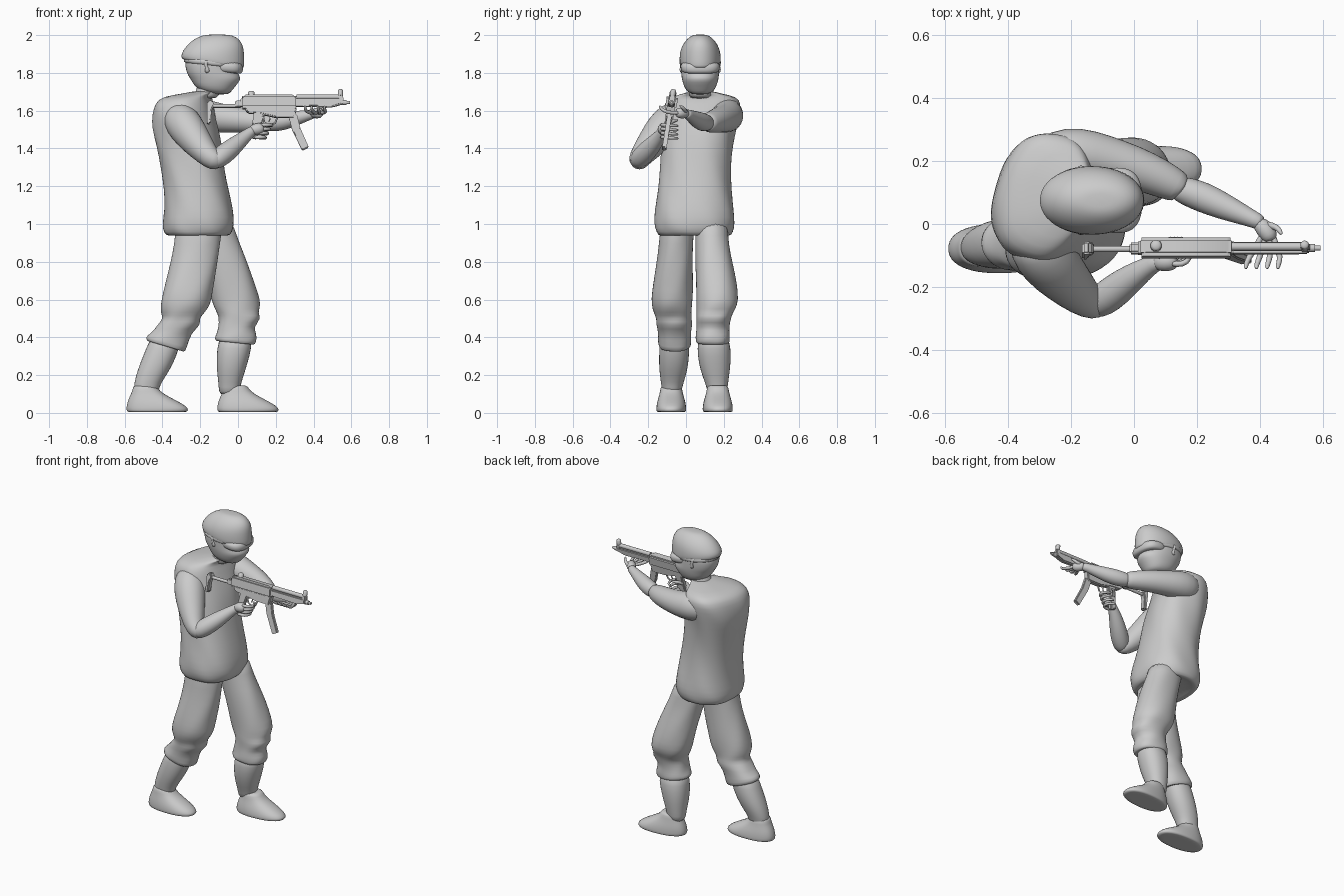
import bpy, bmesh
from math import sin, cos, pi, radians
from mathutils import Vector, Matrix

GUN = Matrix.Translation((0, -0.077, 1.64)) @ Matrix.Rotation(radians(-9), 4, 'X')


def finish(name, bm, sub=0, angle=50):
    bmesh.ops.recalc_face_normals(bm, faces=bm.faces)
    me = bpy.data.meshes.new(name)
    bm.to_mesh(me)
    bm.free()
    ob = bpy.data.objects.new(name, me)
    bpy.context.collection.objects.link(ob)
    if sub:
        m = ob.modifiers.new("smooth", 'SUBSURF')
        m.levels = m.render_levels = sub
    bpy.ops.object.select_all(action='DESELECT')
    ob.select_set(True)
    bpy.context.view_layer.objects.active = ob
    if sub:
        bpy.ops.object.shade_smooth()
    else:
        bpy.ops.object.shade_smooth_by_angle(angle=radians(angle))
    return ob


def skin(bm, rings):
    vs = [[bm.verts.new(p) for p in r] for r in rings]
    n = len(vs[0])
    for a, b in zip(vs, vs[1:]):
        for i in range(n):
            bm.faces.new((a[i], a[(i + 1) % n], b[(i + 1) % n], b[i]))
    bm.faces.new(vs[0][::-1])
    bm.faces.new(vs[-1])


def body(name, secs, n=24, p=2.2, fold=0.0, waves=7):
    """Stacked rings: (x_min, x_max, y_mid, z, y_radius, yaw, slope)."""
    bm, rings = bmesh.new(), []
    for k, s in enumerate(secs):
        x0, x1, cy, z, ry = s[:5]
        yaw = radians(s[5]) if len(s) > 5 else 0
        slope = s[6] if len(s) > 6 else 0
        cx, rx, ring = (x0 + x1) / 2, (x1 - x0) / 2, []
        for i in range(n):
            t = 2 * pi * i / n
            f = 1 + fold * sin(waves * t + 1.7 * k)
            u = rx * f * abs(cos(t)) ** (2 / p) * (1 if cos(t) > 0 else -1)
            v = ry * f * abs(sin(t)) ** (2 / p) * (1 if sin(t) > 0 else -1)
            ring.append((cx + u * cos(yaw) - v * sin(yaw),
                         cy + u * sin(yaw) + v * cos(yaw), z + slope * u))
        rings.append(ring)
    skin(bm, rings)
    return finish(name, bm, 1)


def tube(name, pts, n=12, sub=1, mat=None):
    """Round limb along points (x, y, z, radius)."""
    bm, rings = bmesh.new(), []
    P = [Vector(q[:3]) for q in pts]
    for k, q in enumerate(pts):
        t = (P[min(k + 1, len(P) - 1)] - P[max(k - 1, 0)]).normalized()
        u = t.cross(Vector((0, 0, 1)))
        u = u.normalized() if u.length > 0.05 else Vector((0, 1, 0))
        v = u.cross(t)
        rings.append([P[k] + q[3] * (u * cos(2 * pi * i / n) + v * sin(2 * pi * i / n))
                      for i in range(n)])
    skin(bm, rings)
    if mat:
        bm.transform(mat)
    return finish(name, bm, sub)


def plate(name, prof, width, bevel=0.006):
    """Side profile (x, z relative to the bore) extruded across the gun."""
    bm = bmesh.new()
    a = [bm.verts.new((x, -width / 2, z)) for x, z in prof]
    f = bm.faces.new(a)
    g = bmesh.ops.extrude_face_region(bm, geom=[f])
    bmesh.ops.translate(bm, vec=(0, width, 0),
                        verts=[e for e in g['geom'] if isinstance(e, bmesh.types.BMVert)])
    bmesh.ops.bevel(bm, geom=bm.edges[:], offset=bevel, segments=2, affect='EDGES')
    bm.transform(GUN)
    return finish(name, bm, 0, 40)


# shirt gathered at the hem, with the shoulders turned so the left one leads
body("shirt", [(-.33, -.09, .045, .96, .15), (-.37, -.055, .045, .93, .185),
               (-.395, -.03, .045, .955, .203), (-.40, -.018, .045, 1.0, .215),
               (-.39, -.025, .045, 1.07, .21), (-.39, -.05, .045, 1.18, .194, -4),
               (-.405, -.075, .05, 1.3, .186, -8), (-.43, -.09, .06, 1.42, .188, -12),
               (-.45, -.11, .07, 1.51, .195, -15), (-.445, -.13, .08, 1.58, .205, -15),
               (-.43, -.14, .09, 1.64, .205, -15), (-.395, -.15, .095, 1.675, .175, -15),
               (-.28, -.13, .085, 1.692, .09, -8), (-.23, -.11, .08, 1.705, .06)],
     n=36, p=2.4, fold=.014)
body("neck", [(-.26, -.10, .078, 1.66, .07), (-.22, -.10, .077, 1.70, .057),
              (-.21, -.08, .075, 1.76, .057), (-.2, -.06, .075, 1.8, .05)])

# head: masked face, visor, strap, helmet
body("face", [(-.13, -.05, .075, 1.685, .04), (-.2, -.035, .075, 1.702, .073),
              (-.235, -.008, .075, 1.735, .089), (-.25, .016, .075, 1.765, .097),
              (-.265, .01, .075, 1.785, .1), (-.275, -.008, .075, 1.81, .102),
              (-.285, -.005, .075, 1.86, .104), (-.26, -.01, .075, 1.9, .098)])
body("visor", [(-.13, .01, .075, 1.80, .085, 0, -.1), (-.135, .024, .075, 1.807, .1, 0, -.1),
               (-.135, .03, .075, 1.835, .107, 0, -.1), (-.135, .02, .075, 1.865, .1)], p=2.6)
body("goggle_strap", [(-.275, 0, .075, 1.835, .1, 0, -.1), (-.289, .008, .075, 1.842, .109, 0, -.1),
                      (-.289, .008, .075, 1.865, .11, 0, -.1), (-.27, 0, .075, 1.875, .1, 0, -.1)])
body("helmet", [(-.28, .015, .075, 1.85, .098, 0, -.15), (-.297, .034, .075, 1.845, .108, 0, -.15),
                (-.303, .035, .075, 1.875, .111, 0, -.1), (-.295, .033, .075, 1.915, .107),
                (-.268, .026, .075, 1.95, .093), (-.235, .008, .075, 1.978, .072),
                (-.19, -.025, .075, 1.999, .045), (-.15, -.07, .075, 2.003, .02)], p=2.05)
for s in (-1, 1):
    tube("ear", [(-.16, .075 + s * .09, 1.80, .012), (-.165, .075 + s * .1, 1.82, .018),
                 (-.17, .075 + s * .1, 1.85, .02), (-.165, .075 + s * .09, 1.87, .012)])

# baggy trouser legs
body("right_trouser", [(-.33, -.08, -.04, 1.03, .09), (-.335, -.09, -.05, .94, .09),
                       (-.345, -.10, -.055, .85, .092), (-.37, -.115, -.065, .74, .101),
                       (-.398, -.135, -.073, .64, .11), (-.412, -.145, -.075, .575, .109),
                       (-.41, -.175, -.07, .53, .1), (-.395, -.205, -.065, .50, .093),
                       (-.43, -.195, -.062, .465, .097), (-.455, -.25, -.06, .425, .085),
                       (-.492, -.27, -.06, .37, .09, 0, -.3), (-.48, -.285, -.06, .345, .082, 0, -.3),
                       (-.46, -.31, -.06, .365, .065, 0, -.25)], fold=.022, waves=5)
body("left_trouser", [(-.25, -.03, .13, 1.03, .09), (-.23, -.01, .137, .94, .086),
                      (-.205, .03, .142, .85, .093), (-.175, .072, .155, .74, .105),
                      (-.15, .108, .165, .63, .112), (-.135, .122, .165, .57, .11),
                      (-.11, .105, .152, .53, .098), (-.10, .127, .145, .5, .092),
                      (-.105, .08, .142, .455, .086), (-.115, .1, .142, .415, .09),
                      (-.125, .10, .142, .385, .092, 0, -.1), (-.115, .085, .142, .365, .086, 0, -.1),
                      (-.09, .06, .142, .38, .065, 0, -.1)], fold=.022, waves=5)

# lower legs and shoes
body("right_shin", [(-.455, -.295, -.06, .42, .074), (-.487, -.312, -.062, .34, .08),
                    (-.52, -.342, -.065, .26, .079), (-.543, -.385, -.07, .19, .068),
                    (-.553, -.42, -.075, .135, .054), (-.55, -.42, -.075, .09, .05)])
body("left_shin", [(-.095, .075, .145, .42, .078), (-.112, .072, .148, .34, .09),
                   (-.115, .05, .152, .26, .085), (-.108, .028, .158, .19, .07),
                   (-.102, .01, .165, .135, .055), (-.1, .01, .165, .09, .05)])
for name, x, y, yaw in (("right_shoe", -.59, -.078, 0), ("left_shoe", -.11, .168, 4)):
    body(name, [(x + .02, x + .30, y, .004, .065, yaw), (x, x + .325, y, .004, .079, yaw),
                (x - .003, x + .332, y, .025, .08, yaw), (x + .003, x + .285, y, .055, .076, yaw),
                (x + .015, x + .225, y, .085, .067, yaw), (x + .03, x + .175, y, .115, .059, yaw),
                (x + .035, x + .16, y, .145, .056, yaw), (x + .06, x + .14, y, .145, .03, yaw)],
         p=2.3)

# arms: sleeve then bare forearm
tube("right_upper_arm", [(-.33, -.02, 1.59, .07), (-.31, -.065, 1.56, .095), (-.27, -.12, 1.505, .098),
                         (-.22, -.175, 1.435, .083), (-.165, -.23, 1.37, .065),
                         (-.125, -.255, 1.333, .055), (-.09, -.245, 1.335, .045)], 18)
tube("right_forearm", [(-.14, -.262, 1.32, .03), (-.12, -.255, 1.335, .05), (-.08, -.228, 1.365, .056),
                       (-.03, -.188, 1.405, .051), (.025, -.148, 1.452, .038),
                       (.065, -.125, 1.485, .028), (.09, -.115, 1.505, .026)], 16)
tube("left_upper_arm", [(-.29, .18, 1.58, .07), (-.24, .212, 1.582, .094), (-.17, .222, 1.572, .088),
                        (-.09, .205, 1.56, .078), (0, .18, 1.552, .07), (.08, .148, 1.543, .062),
                        (.135, .12, 1.537, .053), (.155, .11, 1.535, .045), (.15, .11, 1.535, .03)], 18)
tube("left_forearm", [(.12, .12, 1.535, .035), (.165, .105, 1.535, .046), (.22, .085, 1.54, .05),
                      (.28, .058, 1.553, .044), (.34, .032, 1.568, .034), (.385, .012, 1.58, .026),
                      (.41, 0, 1.585, .025)], 16)

# right hand around the grip
tube("right_palm", [(.06, -.125, 1.485, .02), (.085, -.12, 1.5, .032), (.115, -.118, 1.505, .034),
                    (.14, -.115, 1.505, .022)])
for k in range(4):
    z = 1.525 - k * .022
    x = .145 - k * .011
    tube("right_finger", [(x - .03, -.125, z, .011), (x + .01, -.13, z, .011), (x + .035, -.11, z, .010),
                          (x + .035, -.07, z - .004, .009), (x + .01, -.045, z - .006, .008),
                          (x - .005, -.045, z - .006, .005)], 8)
tube("right_thumb", [(.08, -.11, 1.515, .012), (.09, -.08, 1.54, .012), (.115, -.05, 1.55, .01),
                     (.14, -.045, 1.55, .006)], 8)

# left hand cradling the fore-end, fingers spread
tube("left_palm", [(.39, .01, 1.583, .02), (.41, -.01, 1.587, .03), (.43, -.035, 1.588, .03),
                   (.435, -.055, 1.588, .02)])
for k in range(4):
    x = .355 + k * .034
    tube("left_finger", [(.41 + k * .01, -.03, 1.588, .011), (.39 + k * .02, -.07, 1.588, .011),
                         (x + .01, -.105, 1.593, .01), (x, -.13, 1.607, .009),
                         (x, -.142, 1.628, .006)], 8)
tube("left_thumb", [(.41, 0, 1.59, .012), (.44, -.005, 1.6, .012), (.46, -.015, 1.615, .01),
                    (.47, -.035, 1.63, .006)], 8)

# gun, rolled slightly: receiver, fore-end, grip, magazine
plate("receiver", [(.013, -.03), (.013, .03), (.03, .042), (.3, .042), (.317, .03), (.317, -.03)], .06, .011)
plate("trigger_housing", [(.03, -.02), (.05, -.055), (.12, -.06), (.2, -.078), (.3, -.078), (.312, -.02)], .042)
plate("fore_end", [(.31, -.018), (.31, .022), (.555, .022), (.555, -.005), (.5, -.022)], .036)
plate("pistol_grip", [(.085, -.05), (.075, -.11), (.06, -.185), (.1, -.195), (.12, -.12), (.14, -.055)], .03)
plate("magazine", [(.265, -.06), (.285, -.14), (.34, -.255), (.375, -.237), (.33, -.135), (.312, -.06)], .024, .004)
plate("butt_plate", [(-.165, .005), (-.14, .015), (-.125, -.01), (-.14, -.04), (-.145, -.11), (-.165, -.115)], .04)
plate("stock_block", [(-.015, -.025), (-.015, .012), (.02, .012), (.02, -.025)], .034)
plate("sight_block", [(.528, -.01), (.528, .045), (.555, .045), (.562, -.01)], .028)

rods = [("stock_rod", -.15, 0, -.015, .01), ("upper_tube", .31, .55, .033, .013),
        ("barrel", .54, .575, .003, .013), ("muzzle", .57, .592, .003, .008)]
for name, x0, x1, z, r in rods:
    tube(name, [(x0, 0, z, r), (x1, 0, z, r)], 14, 0, GUN)
for name, x, z, r in (("rear_sight", .07, .03, .018), ("front_sight", .542, .04, .014)):
    tube(name, [(x, 0, z, r), (x, 0, z + .028, r), (x, 0, z + .034, r * .6)], 14, 0, GUN)
tube("trigger_guard", [(.13, 0, -.06, .005), (.14, 0, -.105, .005), (.165, 0, -.118, .005),
                       (.195, 0, -.108, .005), (.21, 0, -.075, .005)], 8, 0, GUN)
tube("trigger", [(.165, 0, -.06, .005), (.17, 0, -.085, .004), (.163, 0, -.1, .003)], 8, 0, GUN)
